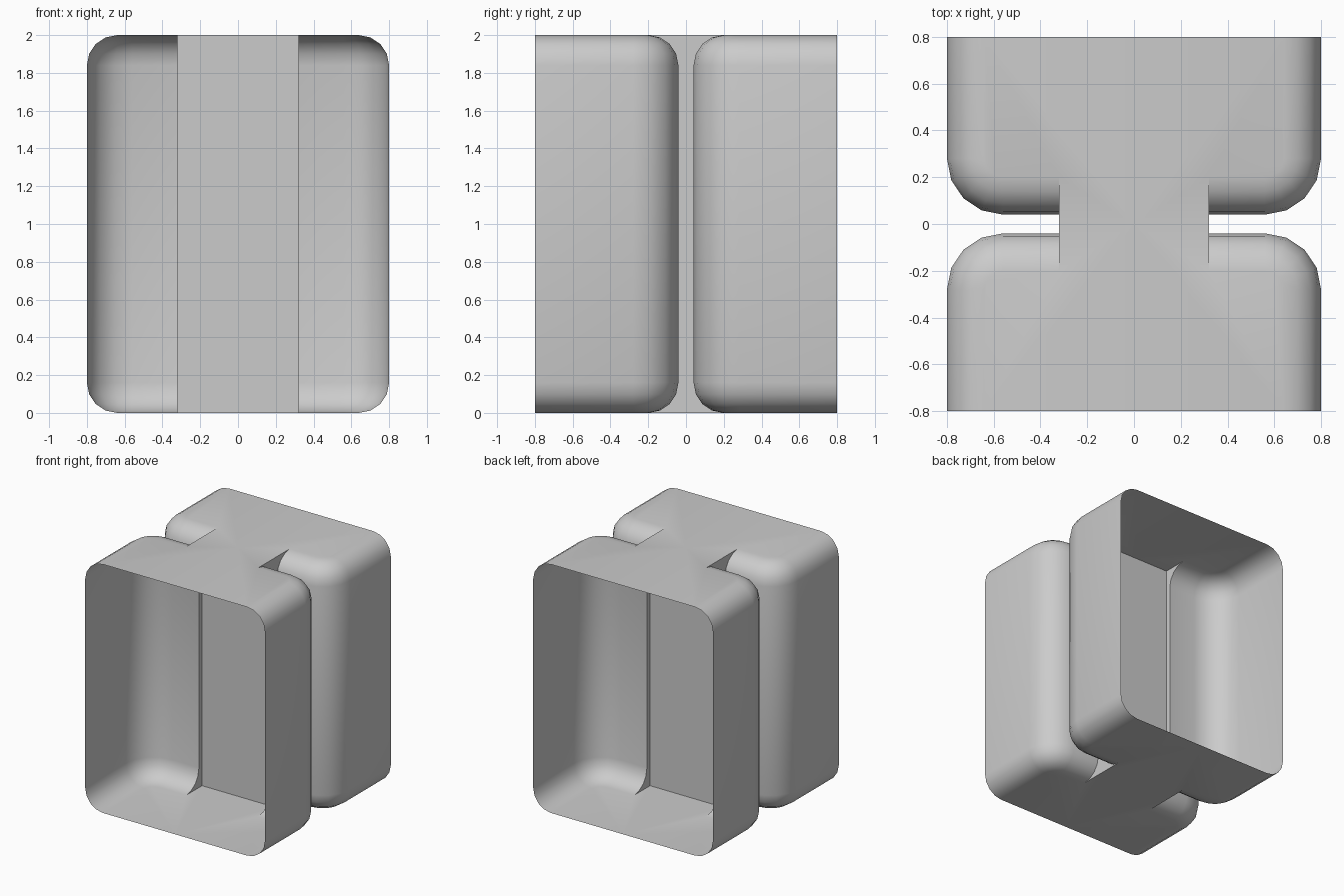
import bpy, bmesh, math

if "Cube" in bpy.data.objects:
    bpy.data.objects.remove(bpy.data.objects["Cube"])

W, D, H = 0.8, 0.8, 2.0        # half width, half depth, height
WEB, GAP = 0.32, 0.04          # half width of the web, half gap between tubs
R_SIDE, R_RIM, SEG = 0.24, 0.16, 4


def make_object(name, verts_faces):
    bm = bmesh.new()
    for face in verts_faces:
        bm.faces.new([bm.verts.new(co) for co in face])
    bmesh.ops.remove_doubles(bm, verts=bm.verts[:], dist=1e-5)
    mesh = bpy.data.meshes.new(name)
    bm.to_mesh(mesh)
    bm.free()
    ob = bpy.data.objects.new(name, mesh)
    bpy.context.collection.objects.link(ob)
    return ob


def ring(inset, z):
    """Quarter plan outline of a tub, from the open front to the web."""
    pts = [(W - inset, -D, z)]
    r = R_SIDE - inset
    for i in range(SEG + 1):
        a = math.pi / 2 * i / SEG
        pts.append((W - R_SIDE + r * math.cos(a),
                    -GAP - R_SIDE + r * math.sin(a), z))
    # continue along the closed end, then the web side wall to the middle
    return pts + [(WEB, -GAP - inset, z), (WEB, 0, z)]


# Stack of rings: rounded lower rim, straight wall, rounded upper rim
lower = []
for i in range(SEG + 1):
    a = math.pi / 2 * i / SEG
    lower.append((R_RIM * (1 - math.sin(a)), R_RIM * (1 - math.cos(a))))
levels = lower + [(d, H - z) for d, z in reversed(lower)]
rings = [ring(d, z) for d, z in levels]

faces = []
for a, b in zip(rings, rings[1:]):
    for i in range(len(a) - 1):
        faces.append([a[i], a[i + 1], b[i + 1], b[i]])

# Flat floor and roof, shared by the tub and the web
floor, roof = rings[0], rings[-1]
faces.append([(0, 0, 0)] + floor[::-1] + [(0, -D, 0)])
faces.append([(0, -D, H)] + roof + [(0, 0, H)])

# Tub shells, mirrored to both sides and to the back
shell = make_object("double_tub_shell", faces)
bpy.context.view_layer.objects.active = shell
shell.select_set(True)
bpy.ops.object.shade_smooth_by_angle(angle=math.radians(35))
mirror = shell.modifiers.new("mirror", 'MIRROR')
mirror.use_axis = (True, True, False)
mirror.use_clip = True

# Partition between the two tubs
make_object("middle_panel",
            [[(-WEB, 0, 0), (WEB, 0, 0), (WEB, 0, H), (-WEB, 0, H)]])
